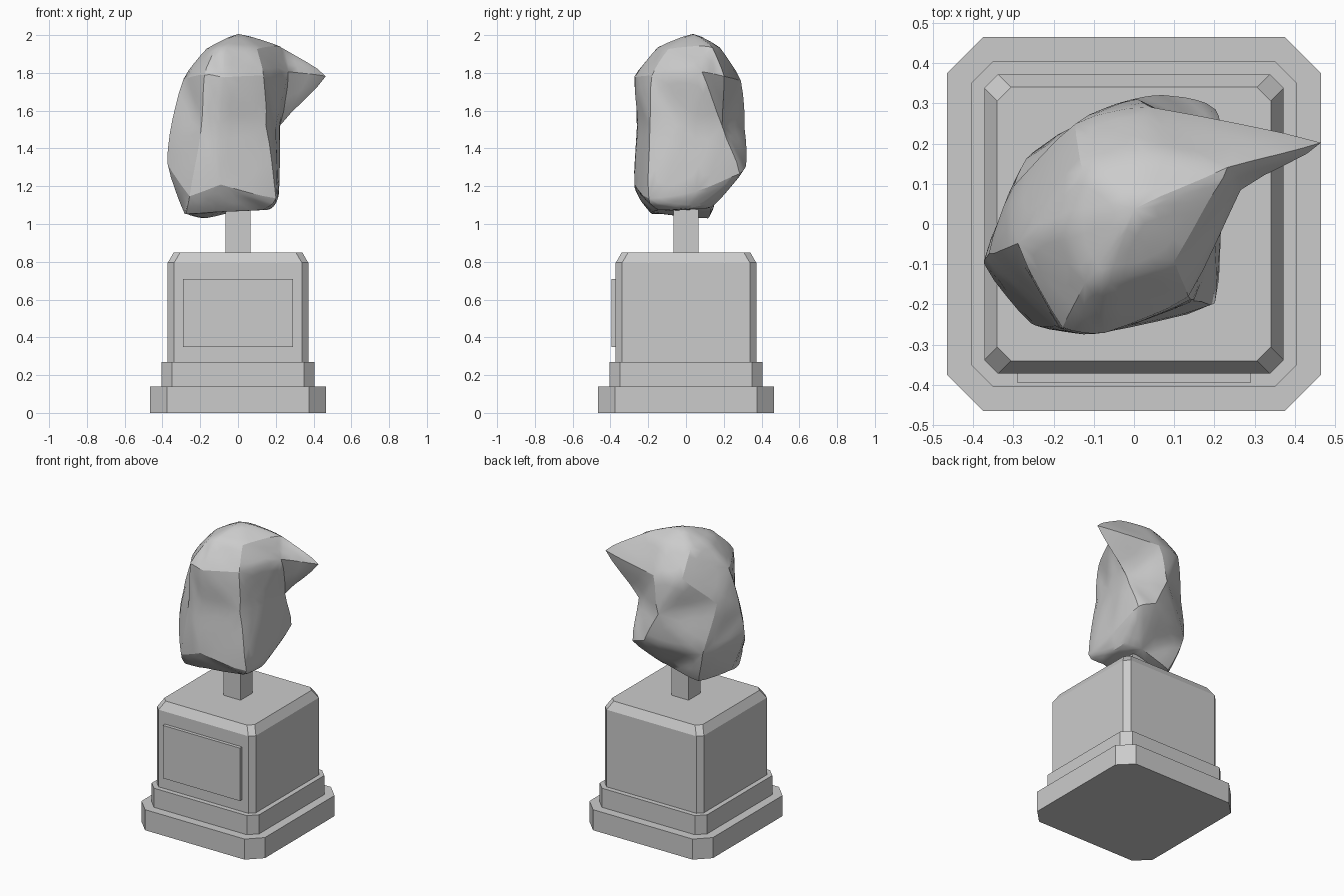
import bpy, bmesh

if "Cube" in bpy.data.objects:
    bpy.data.objects.remove(bpy.data.objects["Cube"])


def make(name, rings, tip=None):
    """Loft a list of equal-length rings, capped at both ends (or to a tip)."""
    bm = bmesh.new()
    loops = [[bm.verts.new(p) for p in r] for r in rings]
    n = len(loops[0])
    for a, b in zip(loops, loops[1:]):
        for i in range(n):
            j = (i + 1) % n
            bm.faces.new((a[i], a[j], b[j], b[i]))
    bm.faces.new(loops[0][::-1])
    if tip:
        t = bm.verts.new(tip)
        for i in range(n):
            bm.faces.new((loops[-1][i], loops[-1][(i + 1) % n], t))
    else:
        bm.faces.new(loops[-1])
    bmesh.ops.recalc_face_normals(bm, faces=bm.faces)
    me = bpy.data.meshes.new(name)
    bm.to_mesh(me)
    bm.free()
    ob = bpy.data.objects.new(name, me)
    bpy.context.collection.objects.link(ob)
    return ob


def octagon(h, c, z):
    """Square outline of half-width h with corners cut by c."""
    k = h - c
    return [(x, y, z) for x, y in ((-k, -h), (k, -h), (h, -k), (h, k),
                                   (k, h), (-k, h), (-h, k), (-h, -k))]


def box(name, x, y0, y1, z0, z1):
    return make(name, [[(-x, y0, z), (x, y0, z), (x, y1, z), (-x, y1, z)]
                       for z in (z0, z1)])


# stepped pedestal
make("base_slab", [octagon(.465, .09, 0), octagon(.465, .09, .14)])
make("base_step", [octagon(.405, .055, .14), octagon(.405, .055, .27)])
make("pedestal_block", [octagon(.372, .034, .27), octagon(.372, .034, .795),
                        octagon(.34, .034, .85)])
box("front_plaque", .29, -.395, -.36, .35, .71)
box("support_post", .065, -.065, .065, .84, 1.25)

# faceted stone: rings run from front left, counter-clockwise
bottom = [(-.28, -.18, 1.05), (-.12, -.19, 1.06), (.14, -.15, 1.07), (.18, 0, 1.08),
          (.16, .1, 1.1), (.05, .14, 1.08), (-.18, .13, 1.02), (-.29, -.08, 1.05)]
low = [(-.26, -.255, 1.14), (-.1, -.28, 1.2), (.21, -.21, 1.12), (.22, .05, 1.16),
       (.21, .30, 1.27), (.1, .33, 1.31), (-.26, .19, 1.25), (-.385, -.1, 1.32)]
waist = [(-.19, -.262, 1.5), (-.1, -.255, 1.52), (.16, -.19, 1.53), (.2, 0, 1.52),
         (.225, .19, 1.52), (0, .32, 1.51), (-.31, .09, 1.58), (-.37, -.08, 1.48)]
brow = [(-.18, -.265, 1.8), (-.08, -.28, 1.78), (.14, -.19, 1.79), (.27, .09, 1.81),
        (.5, .205, 1.785), (.03, .3, 1.76), (-.15, .26, 1.77), (-.3, -.05, 1.77)]
crown = [(-.12, -.15, 1.93), (-.07, -.15, 1.94), (.1, -.1, 1.93), (.19, .06, 1.945),
         (.24, .14, 1.94), (.03, .18, 1.94), (-.13, .14, 1.93), (-.17, 0, 1.93)]
stone = make("carved_stone", [bottom, low, waist, brow, crown], (0, .04, 2.015))

# soften the facet edges
bm = bmesh.new()
bm.from_mesh(stone.data)
bmesh.ops.triangulate(bm, faces=bm.faces)
bm.to_mesh(stone.data)
bm.free()
sub = stone.modifiers.new("subdivide", 'SUBSURF')
sub.subdivision_type = 'SIMPLE'
sub.levels = sub.render_levels = 2
smooth = stone.modifiers.new("round_edges", 'SMOOTH')
smooth.factor = .5
smooth.iterations = 2
bpy.context.view_layer.objects.active = stone
stone.select_set(True)
bpy.ops.object.shade_smooth_by_angle(angle=.6)
